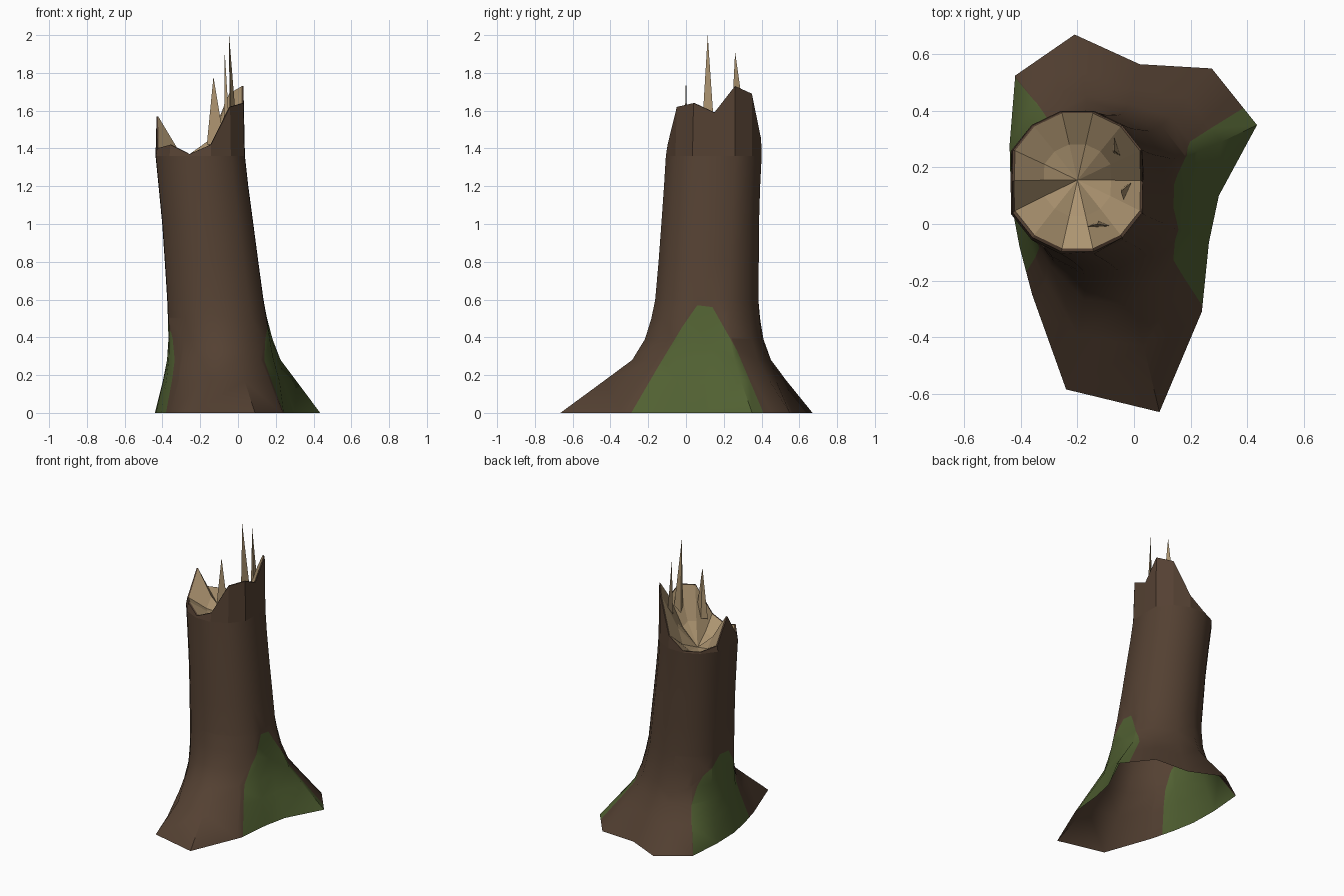
import bpy, bmesh, math
from mathutils import Vector

cube = bpy.data.objects.get("Cube")
if cube:
    bpy.data.objects.remove(cube, do_unlink=True)


def material(name, color):
    m = bpy.data.materials.new(name)
    m.use_nodes = True
    m.diffuse_color = (*color, 1)
    bsdf = next(n for n in m.node_tree.nodes if n.type == 'BSDF_PRINCIPLED')
    bsdf.inputs["Base Color"].default_value = (*color, 1)
    bsdf.inputs["Roughness"].default_value = 0.9
    return m


bark = material("bark brown", (0.088, 0.052, 0.032))
moss = material("moss green", (0.082, 0.118, 0.032))
wood = material("split wood tan", (0.42, 0.30, 0.165))

SIDES = 14


def finish(bm, name, mats):
    mesh = bpy.data.meshes.new(name)
    bm.to_mesh(mesh)
    bm.free()
    obj = bpy.data.objects.new(name, mesh)
    bpy.context.collection.objects.link(obj)
    for m in mats:
        mesh.materials.append(m)
    return obj


def ring(cx, cy, r):
    """Points round the trunk, slightly flattened on its two sides."""
    pts = []
    for i in range(SIDES):
        a = math.tau * i / SIDES
        k = r * (0.91 if i % (SIDES // 2) == 0 else 1)
        pts.append(Vector((cx + k * math.cos(a), cy + k * math.sin(a), 0)))
    return pts


def loft(bm, rings):
    """Skin a list of point rings with quads."""
    loops = [[bm.verts.new(p) for p in pts] for pts in rings]
    for low, high in zip(loops, loops[1:]):
        for i in range(SIDES):
            j = (i + 1) % SIDES
            bm.faces.new((low[i], low[j], high[j], high[i]))
    return loops


def at_height(pts, zs):
    return [Vector((p.x, p.y, z)) for p, z in zip(pts, zs)]


# Trunk: round rings that flare into an uneven root outline
roots = [(0.30, 0.10), (0.435, 0.35), (0.275, 0.55), (0.02, 0.565), (-0.21, 0.67),
         (-0.42, 0.525), (-0.44, 0.28), (-0.435, 0.08), (-0.405, -0.08), (-0.36, -0.25),
         (-0.24, -0.585), (0.09, -0.665), (0.24, -0.31), (0.265, -0.065)]
# height, flare, centre x, centre y, radius
sections = [(0, 1, -0.08, 0.10, 0.29), (0.17, 0.52, -0.09, 0.10, 0.29),
            (0.28, 0.22, -0.095, 0.105, 0.29), (0.39, 0.085, -0.10, 0.105, 0.288),
            (0.5, 0.025, -0.11, 0.107, 0.285), (0.6, 0, -0.12, 0.11, 0.28),
            (0.8, 0, -0.14, 0.12, 0.272), (1.0, 0, -0.16, 0.128, 0.265),
            (1.2, 0, -0.183, 0.138, 0.261), (1.36, 0, -0.2, 0.147, 0.26)]
rings = []
for z, flare, cx, cy, r in sections:
    pts = [p.lerp(Vector((*q, 0)), flare) for p, q in zip(ring(cx, cy, r), roots)]
    rings.append(at_height(pts, [z] * SIDES))
bm = bmesh.new()
loft(bm, rings)
bm.normal_update()

# Moss: cut each side along an outline in y and z, then colour inside it
outlines = {
    1: [(-0.29, 0), (-0.15, 0.24), (-0.02, 0.455), (0.06, 0.57), (0.14, 0.56),
        (0.27, 0.33), (0.41, 0)],
    -1: [(-0.17, 0), (-0.11, 0.2), (-0.04, 0.42), (0.05, 0.56), (0.15, 0.57),
         (0.285, 0.455), (0.39, 0.25), (0.52, 0)],
}
for side, outline in outlines.items():
    planes = []
    for (y0, z0), (y1, z1) in zip(outline, outline[1:]):
        planes.append((Vector((0, y0, z0)), Vector((0, z0 - z1, y1 - y0)).normalized()))

    def side_faces():
        return [f for f in bm.faces if f.normal.x * side > 0.05
                and f.calc_center_median().x * side > -0.05
                and min(v.co.z for v in f.verts) < 0.6]

    for co, no in planes:
        faces = side_faces()
        edges = {e for f in faces for e in f.edges}
        verts = {v for f in faces for v in f.verts}
        bmesh.ops.bisect_plane(bm, geom=faces + list(edges) + list(verts),
                               dist=1e-4, plane_co=co, plane_no=no)
        bm.normal_update()
    for f in side_faces():
        c = f.calc_center_median()
        if all((c - co).dot(no) < 0 for co, no in planes):
            f.material_index = 1

trunk = finish(bm, "trunk", [bark, moss])
bpy.ops.object.select_all(action='DESELECT')
trunk.select_set(True)
bpy.context.view_layer.objects.active = trunk
bpy.ops.object.shade_smooth_by_angle(angle=math.radians(50))

# Broken crown: jagged bark strip with a thin rim
jag = [1.59, 1.73, 1.69, 1.45, 1.37, 1.37, 1.40, 1.57, 1.40, 1.42, 1.37, 1.42, 1.62, 1.64]
rim = at_height(ring(-0.2, 0.15, 0.254), jag)
inner = at_height(ring(-0.2, 0.153, 0.245), jag)
bm = bmesh.new()
loft(bm, [rings[-1], rim, inner])
finish(bm, "bark_crown", [bark])

# Split wood: faceted bowl inside the crown
bottom = 1.29
mid = at_height(ring(-0.2, 0.155, 0.13), [bottom + 0.38 * (z - bottom) for z in jag])
bm = bmesh.new()
loops = loft(bm, [inner, mid])
centre = bm.verts.new((-0.2, 0.155, bottom))
for i in range(SIDES):
    bm.faces.new((loops[1][i], loops[1][(i + 1) % SIDES], centre))
finish(bm, "split_wood", [wood])

# Splinters: thin three-sided spikes standing in the bowl
splinters = {
    "back_splinter": ([(-0.07, 0.33), (-0.075, 0.25), (-0.04, 0.235)], (-0.07, 0.26, 1.91)),
    "middle_splinter": ([(-0.045, 0.125), (-0.035, 0.08), (0, 0.155)], (-0.047, 0.115, 2.0)),
    "front_splinter": ([(-0.165, -0.01), (-0.07, -0.01), (-0.125, 0.01)], (-0.13, 0.0, 1.78)),
}
for name, (foot, tip) in splinters.items():
    bm = bmesh.new()
    base = [bm.verts.new((x, y, 1.42)) for x, y in foot]
    top = bm.verts.new(tip)
    for i in range(3):
        bm.faces.new((base[i], base[(i + 1) % 3], top))
    bm.faces.new(base[::-1])
    bmesh.ops.recalc_face_normals(bm, faces=bm.faces)
    finish(bm, name, [wood])
